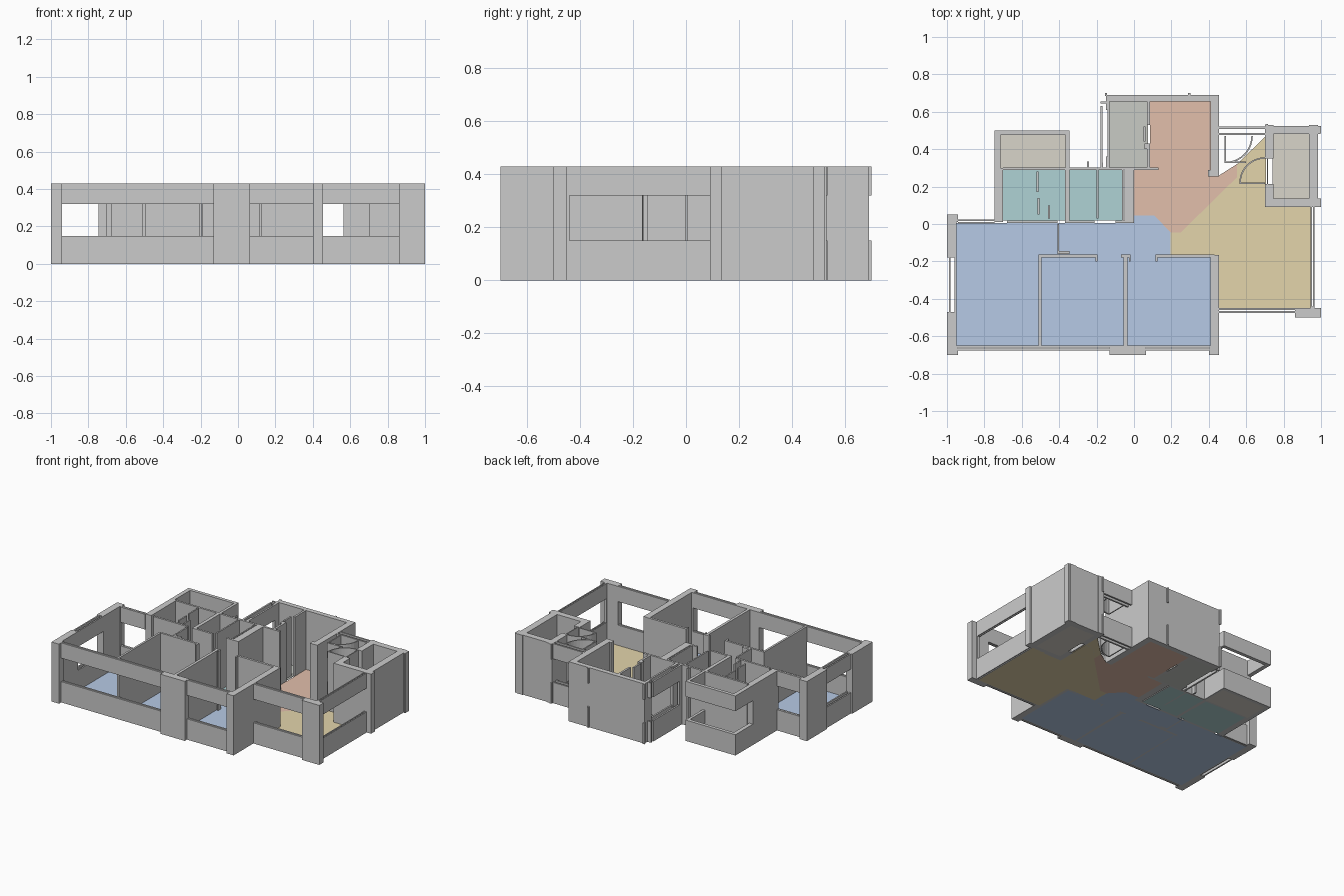
import bpy, bmesh, math

H, SILL, HEAD = 0.43, 0.15, 0.32


def prism(name, pts, z0=0.0, z1=H, mat=None):
    """Extrude a plan outline from z0 to z1."""
    bm = bmesh.new()
    face = bm.faces.new([bm.verts.new((x, y, z0)) for x, y in pts])
    ext = bmesh.ops.extrude_face_region(bm, geom=[face])
    for v in ext["geom"]:
        if isinstance(v, bmesh.types.BMVert):
            v.co.z = z1
    bmesh.ops.recalc_face_normals(bm, faces=bm.faces)
    me = bpy.data.meshes.new(name)
    bm.to_mesh(me)
    bm.free()
    ob = bpy.data.objects.new(name, me)
    bpy.context.collection.objects.link(ob)
    if mat:
        me.materials.append(mat)
    return ob


def box(name, x0, x1, y0, y1, z0=0.0, z1=H, mat=None):
    return prism(name, [(x0, y0), (x1, y0), (x1, y1), (x0, y1)], z0, z1, mat)


def window(name, x0, x1, y0, y1, leaf=0.01):
    """Double-skinned sill and lintel bands with an open middle."""
    for part, a, b in (("sill", 0, SILL), ("lintel", HEAD, H)):
        if x1 - x0 > y1 - y0:
            skins = [(x0, x1, y0, y0 + leaf), (x0, x1, y1 - leaf, y1)]
        else:
            skins = [(x0, x0 + leaf, y0, y1), (x1 - leaf, x1, y0, y1)]
        for s in skins:
            box(f"{name}_{part}", *s, a, b)


def arc_wall(name, cx, cy, r, a0, a1, z0=0.0, z1=H, t=0.008, n=10):
    ang = [math.radians(a0 + (a1 - a0) * i / n) for i in range(n + 1)]
    pts = [(cx + r * math.cos(a), cy + r * math.sin(a)) for a in ang]
    pts += [(cx + (r - t) * math.cos(a), cy + (r - t) * math.sin(a)) for a in reversed(ang)]
    prism(name, pts, z0, z1)


def colour(name, r, g, b):
    m = bpy.data.materials.new(name)
    m.diffuse_color = (r, g, b, 1)
    return m


blue = colour("blue", .47, .59, .79)
teal = colour("teal", .43, .65, .66)
salmon = colour("salmon", .76, .52, .41)
yellow = colour("yellow", .77, .66, .41)
tan = colour("tan", .69, .66, .59)
grey_green = colour("grey_green", .58, .60, .56)

# Floors
F = 0.004
prism("bedroom_floor", [(-.95, -.65), (.41, -.65), (.41, -.165), (.195, -.165), (.195, -.045),
                        (.11, .045), (0, .045), (0, .005), (-.95, .005)], 0, F, blue)
prism("kitchen_floor", [(.085, .655), (.41, .655), (.41, .26), (.455, .26), (.55, .32), (.55, .25),
                        (.25, -.045), (.195, -.045), (.11, .045), (0, .045), (0, .29), (.085, .29)],
      0, F, salmon)
prism("living_floor", [(.195, -.045), (.25, -.045), (.55, .25), (.55, .32), (.705, .47), (.705, .10),
                       (.945, .10), (.945, -.45), (.43, -.45), (.43, -.165), (.195, -.165)], 0, F, yellow)
box("bath_floor_left", -.70, -.365, .02, .29, 0, F, teal)
box("bath_floor_right", -.345, -.06, .02, .29, 0, F, teal)
box("balcony_floor", -.72, -.36, .30, .475, 0, F, tan)
box("shaft_floor", .74, .94, .13, .485, 0, F, tan)
box("utility_floor", -.14, .075, .30, .655, 0, F, grey_green)

# Outer piers and full-height outer walls
piers = [
    (-1, -.95, -.70, -.47), (-1, -.94, -.70, -.65), (-1, -.95, -.18, .05), (-1, -.94, .01, .05),
    (-.13, .065, -.70, -.65), (.40, .455, -.70, -.65), (.41, .455, -.66, -.165),
    (.86, 1, -.50, -.45), (.945, .965, -.46, -.44),
]
for p in piers:
    box("outer_pier", *p)
back_walls = [
    (-.15, .455, .655, .69), (.41, .455, .26, .69), (.395, .455, .255, .29),
    (-.745, -.70, .01, .30), (-.15, -.13, .61, .69), (-.15, -.13, .295, .36),
    (-.18, -.165, .30, .33),
]
for p in back_walls:
    box("back_wall", *p)

# Shaft enclosure at the right rear
for p in [(.70, .745, .09, .215), (.70, .745, .35, .53), (.70, 1, .09, .135),
          (.935, .985, .09, .53), (.70, .995, .48, .525), (.965, 1, .09, .13), (.975, 1, .485, .525)]:
    box("shaft_wall", *p)

# Windows
window("front_window_left", -.94, -.13, -.675, -.65)
window("front_window_middle", .065, .40, -.675, -.65)
window("living_window_front", .455, .86, -.475, -.45)
window("living_window_right", .945, .965, -.45, .09, .007)
window("left_window", -.99, -.95, -.47, -.18)
window("rear_left_window", -.94, -.745, .002, .025)
window("passage_window", .455, .70, .475, .52, .012)
window("utility_window", -.18, -.13, .33, .63, .012)
for z0, z1 in ((0, SILL), (HEAD, H)):
    box("balcony_back_band", -.745, -.345, .475, .50, z0, z1)
    box("balcony_left_band", -.745, -.715, .30, .50, z0, z1)
    box("balcony_right_band", -.365, -.345, .30, .50, z0, z1)
    # Small fins on the outside of the rear walls
    for x, y in ((.295, .695), (-.15, .695), (.71, .53)):
        box("fin", x - .006, x + .006, y - .01, y + .005, z0, z1)
    box("utility_band_end", -.18, -.15, .645, .655, z0, z1)

# Bedroom partitions
for p in [(-.51, -.495, -.65, -.165), (-.51, -.20, -.178, -.163), (-.055, -.035, -.65, -.165),
          (-.07, -.02, -.178, -.163), (.115, .43, -.18, -.163), (-.41, -.40, -.15, 0),
          (-.41, -.345, -.16, -.145), (-.205, -.195, -.20, -.163), (.115, .125, -.20, -.163),
          (-.027, -.02, -.20, -.163)]:
    box("bedroom_partition", *p)

# Bathroom and kitchen partitions
for p in [(-.68, -.41, .005, .02), (-.36, -.21, .005, .02), (-.10, -.0, .005, .02), (-.37, -.345, .005, .30),
          (-.70, -.06, .288, .303), (-.05, 0, .01, .305), (-.065, -.056, .02, .29),
          (-.20, -.19, .03, .29), (-.52, -.51, .17, .28), (-.515, -.505, .05, .14),
          (-.46, -.45, .03, .10), (-.15, .13, .288, .303), (-.25, -.24, .30, .335)]:
    box("bathroom_partition", *p)
for p in [(.07, .085, .30, .40), (.07, .085, .53, .655), (.05, .062, .44, .52), (.055, .085, .40, .43)]:
    box("kitchen_partition", *p)

# Curved door pieces by the shaft
for z0, z1 in ((0, SILL), (HEAD, H)):
    arc_wall("entry_door_swing", .49, .47, .145, 270, 360, z0, z1)
    box("entry_door_leaf", .485, .493, .325, .47, z0, z1)
    box("entry_door_sill", .49, .60, .325, .333, z0, z1)
arc_wall("shaft_door_swing", .70, .22, .137, 90, 180)
box("shaft_door_leaf", .563, .70, .215, .223)
box("shaft_door_panel", .71, .717, .215, .35)
